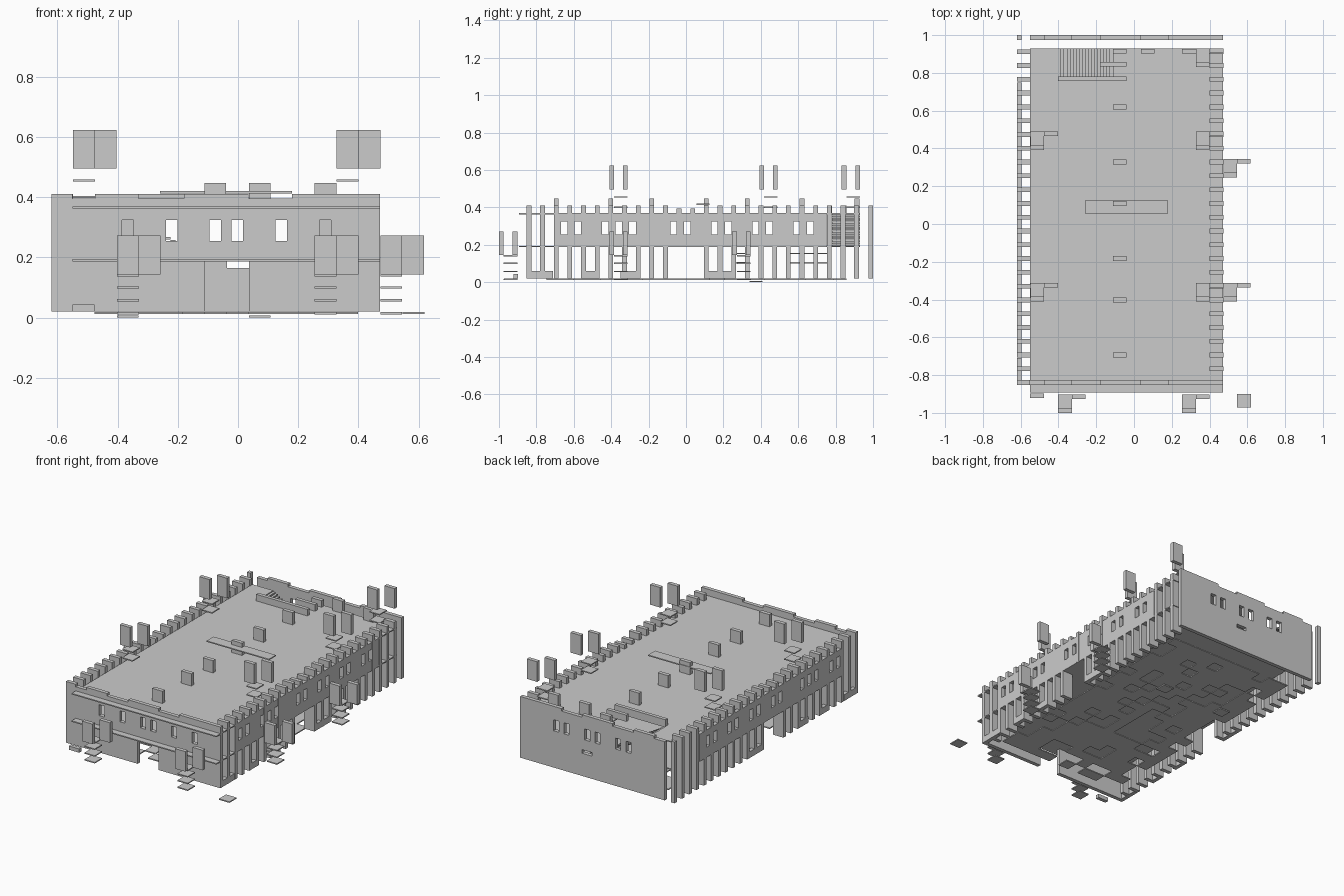
import bpy, bmesh, random
from mathutils import Vector

if "Cube" in bpy.data.objects:
    bpy.data.objects.remove(bpy.data.objects["Cube"])

random.seed(4)
M = 0.073    # grid module
T = 0.025    # wall thickness
F = 0.007    # tile thickness


def finish(name, bm):
    bmesh.ops.recalc_face_normals(bm, faces=bm.faces)
    me = bpy.data.meshes.new(name)
    bm.to_mesh(me)
    bm.free()
    ob = bpy.data.objects.new(name, me)
    bpy.context.collection.objects.link(ob)
    return ob


def boxes(name, items):
    """One object from many boxes given as (x0, x1, y0, y1, z0, z1)."""
    bm = bmesh.new()
    for x0, x1, y0, y1, z0, z1 in items:
        vs = bmesh.ops.create_cube(bm, size=1)['verts']
        for v in vs:
            v.co = Vector(((x0 + x1) / 2 + v.co.x * (x1 - x0),
                           (y0 + y1) / 2 + v.co.y * (y1 - y0),
                           (z0 + z1) / 2 + v.co.z * (z1 - z0)))
    return finish(name, bm)


def plate(name, axis, pos, thick, rect, holes):
    """Flat plate across an axis with rectangular holes or edge notches."""
    u0, u1, v0, v1 = rect
    us = sorted({u0, u1} | {u for h in holes for u in h[:2] if u0 < u < u1})
    vs = sorted({v0, v1} | {v for h in holes for v in h[2:] if v0 < v < v1})

    def place(u, v):
        return {'x': (pos, u, v), 'y': (u, pos, v), 'z': (u, v, pos)}[axis]

    bm = bmesh.new()
    for a, b in zip(us, us[1:]):
        for c, d in zip(vs, vs[1:]):
            mu, mv = (a + b) / 2, (c + d) / 2
            if any(h[0] < mu < h[1] and h[2] < mv < h[3] for h in holes):
                continue
            bm.faces.new([bm.verts.new(place(*p)) for p in ((a, c), (b, c), (b, d), (a, d))])
    bmesh.ops.remove_doubles(bm, verts=bm.verts, dist=1e-5)
    ext = bmesh.ops.extrude_face_region(bm, geom=bm.faces[:])
    move = Vector(tuple(thick if axis == k else 0 for k in 'xyz'))
    for g in ext['geom']:
        if isinstance(g, bmesh.types.BMVert):
            g.co += move
    return finish(name, bm)


def windows(centres):
    return [(c - 0.019, c + 0.019, 0.255, 0.325) for c in centres]


# front and back walls, with windows, doorway and shallow battlement notches
notches = [(-0.55, -0.475, 0.395, 0.42), (-0.33, -0.18, 0.395, 0.42), (0.035, 0.18, 0.395, 0.42)]
plate("front_wall", 'y', -0.852, T, (-0.62, 0.472, 0.02, 0.411),
      windows([-0.367, -0.22, -0.075, -0.002, 0.144, 0.29])
      + [(-0.112, 0.036, 0.0, 0.188)] + notches)
plate("back_wall", 'y', 0.975, T, (-0.55, 0.472, 0.02, 0.411),
      windows([-0.294, -0.22, -0.075, -0.002, 0.144, 0.217])
      + [(-0.037, 0.036, 0.165, 0.188)] + notches)

# upper side walls flush with the outside, with grouped windows
side_win = windows([-0.65, -0.577, -0.43, -0.358, -0.285, -0.065, 0.008,
                    0.154, 0.227, 0.374, 0.447, 0.593, 0.666])
for side, x in (("left", -0.62), ("right", 0.447)):
    plate(side + "_upper_wall", 'x', x, T, (-0.695, 0.75, 0.19, 0.365), side_win)
    # low sills at ground level
    boxes(side + "_sills", [(x, x + T, a, b, 0.02, 0.06) for a, b in
                            ((-0.83, -0.71), (-0.56, -0.47), (-0.35, -0.26), (0.12, 0.26))])

# rows of upright fins along both sides, leaving a side gateway
for side, x in (("left", -0.62), ("right", 0.40)):
    fins = []
    for i in range(1, 25):
        y = -0.84 + M * i
        gate = i in (11, 12)
        fins.append((x, x + 0.0725, y - T / 2, y + T / 2,
                     0.19 if gate else 0.02, 0.395 if gate else 0.411))
    boxes(side + "_fins", fins)
boxes("back_corner_post", [(-0.62, -0.595, 0.975, 1.0, 0.02, 0.411)])

# upper floor and roof
area = (-0.55, 0.472, -0.893, 0.93)
plate("upper_floor", 'z', 0.187, F, area, [])
plate("roof", 'z', 0.362, F, area, [(-0.402, -0.11, 0.78, 0.94)])

# patchy ground paving, set in from the walls
gaps = []
for i in range(12):
    for j in range(24):
        if random.random() < 0.3:
            gaps.append((-0.477 + M * i, -0.477 + M * (i + 1),
                         -0.82 + M * j, -0.82 + M * (j + 1)))
plate("ground_paving", 'z', 0.012, F, (-0.477, 0.399, -0.747, 0.859), gaps)
boxes("foundation_tiles", [(-0.402, -0.33, 0.34, 0.41, 0.0, F),
                           (0.036, 0.108, 0.34, 0.41, 0.0, F)])

# upper staircase and its parapet
n = 18
w = 0.292 / n
boxes("staircase", [(-0.11 - w * (i + 1), -0.11 - w * i, 0.78, 0.93,
                     0.192 + 0.0096 * i, 0.2 + 0.0096 * i) for i in range(n)])
boxes("stair_parapet", [(-0.402, -0.04, 0.757, 0.78, 0.369, 0.411),
                        (-0.18, -0.04, 0.835, 0.858, 0.369, 0.411),
                        (-0.112, -0.04, 0.902, 0.926, 0.369, 0.411)])

# upright roof panels and the raised plank
spots = [(-0.112, y) for y in (-0.694, -0.402, -0.183, 0.109, 0.328, 0.62)]
spots += [(0.036, 0.914), (0.255, 0.914)]
boxes("roof_panels", [(x, x + 0.0725, y - T / 2, y + T / 2, 0.369, 0.447) for x, y in spots])
boxes("roof_plank", [(-0.26, 0.18, 0.055, 0.125, 0.413, 0.42)])


def lookout(name, x, y, z, drops):
    """Two staggered shield panels over a stack of floating tiles."""
    step = 0.0725
    items = [(x, x + step, y, y + T, z, z + 0.128),
             (x + step, x + 2 * step, y + M, y + M + T, z, z + 0.128)]
    for d in drops:
        items.append((x, x + step, y + T, y + M + T, z - d - F, z - d))
    boxes(name, items)


# roof lookouts
for i, y in enumerate((-0.41, 0.392)):
    lookout("left_roof_lookout_%d" % i, -0.548, y, 0.496, (0.037, 0.092))
for i, y in enumerate((-0.41, 0.392, 0.832)):
    lookout("right_roof_lookout_%d" % i, 0.328, y, 0.496, (0.037, 0.092))

# ground lookouts with steps outside the front and right side
ground_spots = [("front", -0.402, -1.0), ("front", 0.255, -1.0),
                ("right", 0.473, -0.41), ("right", 0.473, 0.247)]
for i, (side, x, y) in enumerate(ground_spots):
    lookout("%s_lookout_%d" % (side, i), x, y, 0.144, (0, 0.04, 0.083, 0.126))

# loose pieces near the front and tiles inside the right side
boxes("front_side_tile", [(0.546, 0.62, -0.972, -0.9, 0.012, 0.019)])
boxes("front_low_block", [(-0.55, -0.477, -0.922, -0.898, 0.02, 0.044)])
boxes("interior_tiles", [(0.328, 0.4, y, y + M, z, z + F)
                         for y in (0.265, 0.56, 0.633, 0.706)
                         for z in (0.1, 0.15)])
